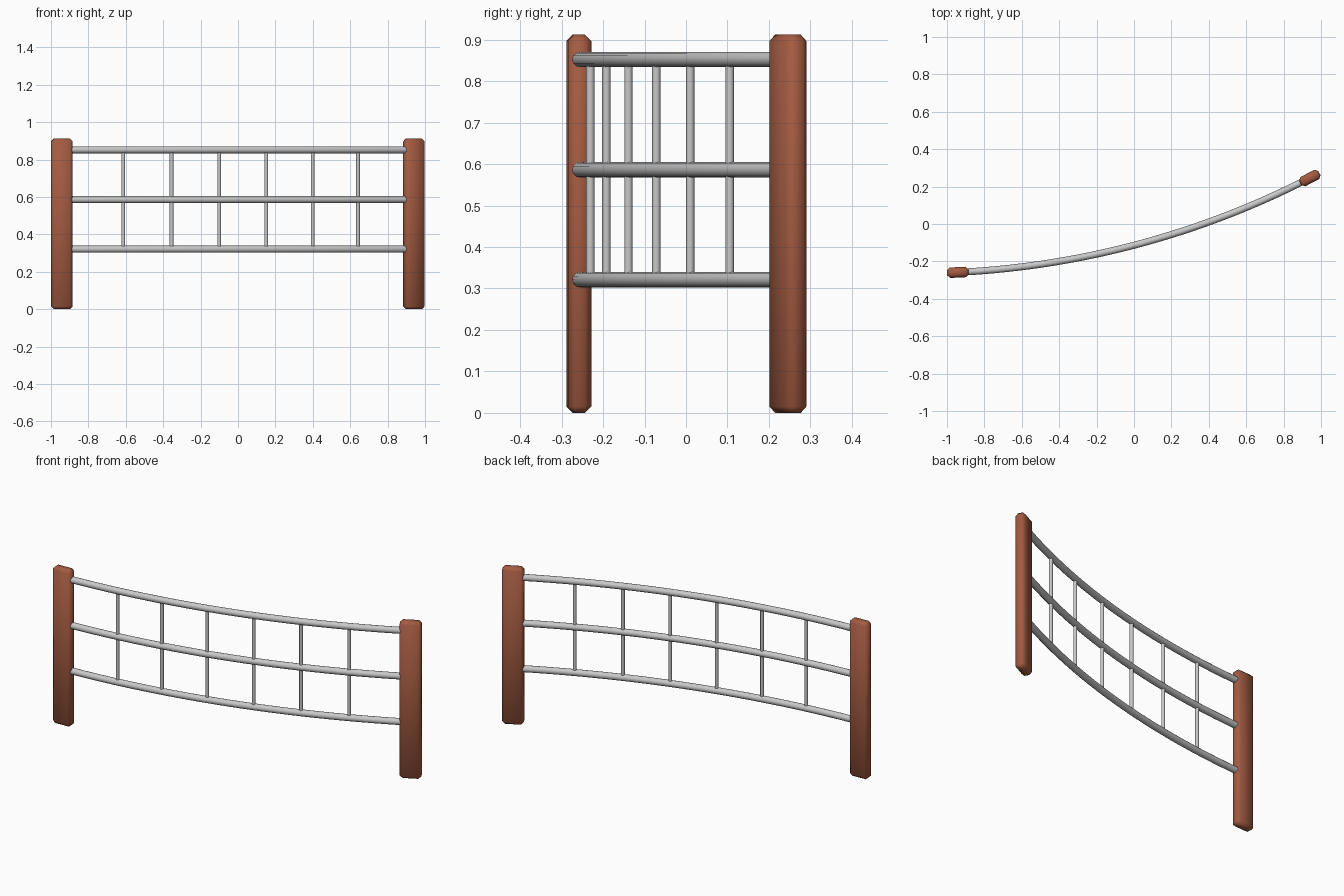
import bpy
from math import sin, cos, radians
from mathutils import Vector

if "Cube" in bpy.data.objects:
    bpy.data.objects.remove(bpy.data.objects["Cube"])

# Plan: everything lies on a circular arc; t is the tangent heading in degrees
R = 4.61
CX, CY = -1.167, 4.346
RAIL_Z = (0.321, 0.586, 0.852)
MID = 15.0


def on_arc(t, z):
    a = radians(t)
    return Vector((CX + R * sin(a), CY - R * cos(a), z))


def material(name, colour):
    m = bpy.data.materials.new(name)
    m.diffuse_color = (*colour, 1)
    m.use_nodes = True
    m.node_tree.nodes["Principled BSDF"].inputs["Base Color"].default_value = m.diffuse_color
    return m


wood = material("red brown wood", (0.37, 0.105, 0.053))
metal = material("light grey metal", (0.58, 0.58, 0.58))


def tube(name, points, radius):
    """Round bar swept along the points, turned into a smooth mesh."""
    cu = bpy.data.curves.new(name, 'CURVE')
    cu.dimensions = '3D'
    cu.bevel_depth = radius
    cu.bevel_resolution = 4
    cu.use_fill_caps = True
    sp = cu.splines.new('POLY')
    sp.points.add(len(points) - 1)
    for p, co in zip(sp.points, points):
        p.co = (*co, 1)
    ob = bpy.data.objects.new(name, cu)
    bpy.context.collection.objects.link(ob)
    bpy.ops.object.select_all(action='DESELECT')
    ob.select_set(True)
    bpy.context.view_layer.objects.active = ob
    bpy.ops.object.convert(target='MESH')
    ob = bpy.context.object
    ob.data.materials.clear()
    ob.data.materials.append(metal)
    bpy.ops.object.shade_smooth_by_angle(angle=radians(40))


def post(name, t):
    """Chamfered upright turned to follow the arc."""
    h = 0.912
    bpy.ops.mesh.primitive_cube_add(size=1, location=on_arc(t, h / 2),
                                    rotation=(0, 0, radians(t)))
    ob = bpy.context.object
    ob.name = name
    ob.scale = (0.115, 0.056, h)
    bpy.ops.object.transform_apply(location=False, rotation=False, scale=True)
    ob.data.materials.append(wood)
    bev = ob.modifiers.new("chamfer", 'BEVEL')
    bev.width = 0.015
    bev.segments = 1
    bpy.ops.object.modifier_apply(modifier=bev.name)
    bpy.ops.object.shade_smooth()


# End posts
post("left_post", MID - 12.2)
post("right_post", MID + 12.2)

# Three curved rails between the posts
STEPS = 24
for label, z in zip(("bottom", "middle", "top"), RAIL_Z):
    tube(label + "_rail",
         [on_arc(MID - 11.65 + 23.3 * i / STEPS, z) for i in range(STEPS + 1)], 0.0185)

# Six thin uprights
for i in range(6):
    t = MID + (i - 2.5) * 3.24
    tube(f"upright_bar_{i + 1}", [on_arc(t, RAIL_Z[0]), on_arc(t, RAIL_Z[2])], 0.01)
